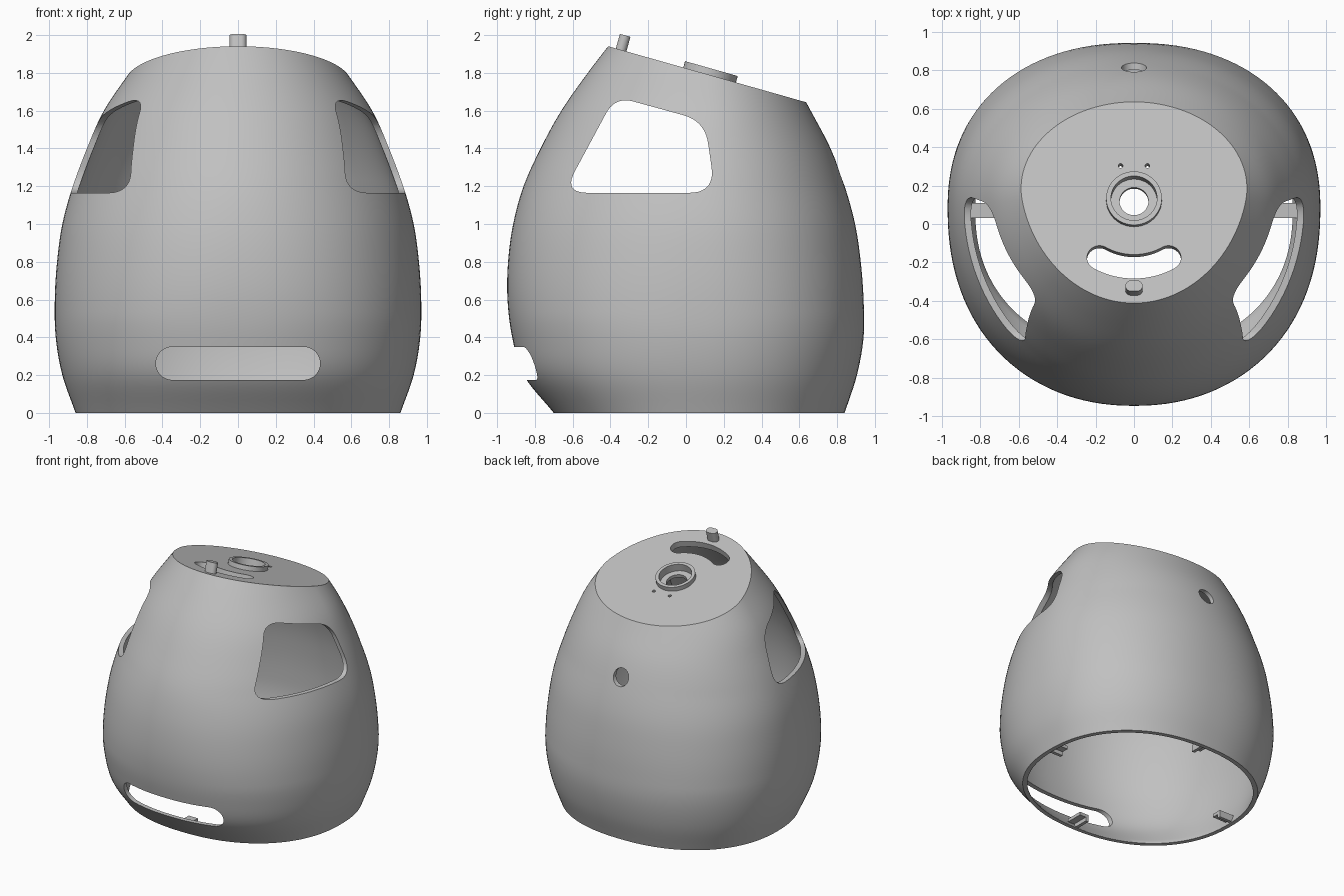
import bpy, bmesh, math
from mathutils import Matrix, Vector

old = bpy.data.objects.get("Cube")
if old:
    bpy.data.objects.remove(old, do_unlink=True)

grey = bpy.data.materials.new("plain grey")
grey.use_nodes = True
COLOUR = (0.53, 0.53, 0.53, 1)
grey.diffuse_color = COLOUR
grey.node_tree.nodes["Principled BSDF"].inputs["Base Color"].default_value = COLOUR

# Shell outline, sampled every STEP in height
STEP = 0.2
FRONT = [.70, .86, .92, .945, .942, .915, .86, .77, .66, .52, .365, .2]
BACK = [.84, .905, .94, .94, .925, .895, .84, .765, .66, .55, .43, .3]
HALF = [.86, .93, .965, .97, .958, .93, .875, .80, .71, .575, .43, .3]
WALL = 0.035

# Sloping top plate frame: u = x, v = backward along the plate, w = plate normal
TILT = math.atan(0.283)
PLATE = Matrix.Translation((0, .125, 1.789)) @ Matrix.Rotation(-TILT, 4, 'X')
SIDE = Matrix(((0, 0, 1, 0), (1, 0, 0, 0), (0, 1, 0, 0), (0, 0, 0, 1)))    # u=y v=z w=x
FACE = Matrix(((1, 0, 0, 0), (0, 0, 1, 0), (0, 1, 0, 0), (0, 0, 0, 1)))    # u=x v=z w=y


def sample(table, z):
    t = min(max(z / STEP, 0), len(table) - 1.001)
    i = int(t)
    f = t - i
    b, c = table[i], table[i + 1]
    a = table[i - 1] if i else 2 * b - c
    d = table[i + 2] if i + 2 < len(table) else 2 * c - b
    return b + f / 2 * (c - a + f * (2*a - 5*b + 4*c - d + f * (3*(b - c) + d - a)))


def finish(bm, name):
    bmesh.ops.recalc_face_normals(bm, faces=bm.faces[:])
    me = bpy.data.meshes.new(name)
    bm.to_mesh(me)
    bm.free()
    me.materials.append(grey)
    ob = bpy.data.objects.new(name, me)
    bpy.context.collection.objects.link(ob)
    return ob


def body(name, inset, bottom, drop):
    """Closed egg-shaped loft, cut off by the sloping plate plane."""
    bm = bmesh.new()
    rings, n, levels = [], 128, 64
    for k in range(levels + 1):
        z = bottom + (2.15 - bottom) * k / levels
        front, back, half = (sample(t, z) - inset for t in (FRONT, BACK, HALF))
        mid = 0.07 + 0.027 * max(z, 0)
        power = 2 / (2.0 + 0.22 * max(0, min(1, (1.2 - z) / 0.7)))
        ring = []
        for j in range(n):
            a = math.tau * j / n
            c, s = math.cos(a), math.sin(a)
            depth = back - mid if s > 0 else front + mid
            ring.append(bm.verts.new((
                math.copysign(abs(c) ** power, c) * half,
                mid + math.copysign(abs(s) ** power, s) * depth, z)))
        rings.append(ring)
    for lo, hi in zip(rings, rings[1:]):
        for j in range(n):
            bm.faces.new((lo[j], lo[(j+1) % n], hi[(j+1) % n], hi[j]))
    bm.faces.new(rings[0])
    cut = bmesh.ops.bisect_plane(
        bm, geom=bm.verts[:] + bm.edges[:] + bm.faces[:],
        plane_co=PLATE @ Vector((0, 0, -drop)),
        plane_no=PLATE.to_3x3() @ Vector((0, 0, 1)), clear_outer=True)
    rim = [e for e in cut["geom_cut"] if isinstance(e, bmesh.types.BMEdge)]
    bmesh.ops.edgeloop_fill(bm, edges=rim)
    return finish(bm, name)


def prism(name, points, frame, low, high):
    bm = bmesh.new()
    ends = [[bm.verts.new(frame @ Vector((u, v, w))) for u, v in points]
            for w in (low, high)]
    n = len(points)
    for end in ends:
        bm.faces.new(end)
    for j in range(n):
        k = (j + 1) % n
        bm.faces.new((ends[0][j], ends[0][k], ends[1][k], ends[1][j]))
    return finish(bm, name)


def arc(u, v, r, start, stop, n=16):
    angles = [math.radians(start + (stop - start) * i / n) for i in range(n + 1)]
    return [(u + r * math.cos(a), v + r * math.sin(a)) for a in angles]


def circle(u, v, r):
    return arc(u, v, r, 0, 360, 48)[:-1]


def stadium(u, v, half, r):
    return arc(u + half - r, v, r, -90, 90) + arc(u - half + r, v, r, 90, 270)


def rounded(corners, steps=10):
    """Polygon with each corner (u, v, trim) softened by a curve."""
    out = []
    for i, (u, v, trim) in enumerate(corners):
        p = Vector((u, v))
        ends = []
        for q in (corners[i - 1], corners[(i + 1) % len(corners)]):
            ends.append(p + (Vector(q[:2]) - p).normalized() * trim)
        for k in range(steps + 1):
            t = k / steps
            out.append(tuple(ends[0]*(1-t)**2 + p*2*t*(1-t) + ends[1]*t*t))
    return out


def carve(target, cutters):
    bpy.context.view_layer.objects.active = target
    for cutter in cutters:
        cutter.hide_render = True
        mod = target.modifiers.new("cut", 'BOOLEAN')
        mod.operation, mod.solver, mod.object = 'DIFFERENCE', 'EXACT', cutter
        bpy.ops.object.modifier_apply(modifier=mod.name)
        bpy.data.objects.remove(cutter, do_unlink=True)


# Hollow shell with its openings
shell = body("shell", 0, 0, 0)
window = rounded([(-.65, 1.165, .13), (-.375, 1.675, .1),
                  (.10, 1.545, .12), (.155, 1.165, .14)])
crescent = (arc(0, 0, .425, 240, 300, 32) + arc(.18, -.312, .065, -60, 120)[1:-1]
            + arc(0, 0, .295, 300, 240, 32) + arc(-.18, -.312, .065, 60, 240)[1:-1])
carve(shell, [
    body("cavity", WALL, -0.1, 0.05),
    prism("window_cutter", window, SIDE, -1.2, 1.2),
    prism("slot_cutter", stadium(0, .262, .435, .0875), FACE, -1.2, -.4),
    prism("back_hole_cutter", circle(0, 1.27, .065), FACE, .5, 1.2),
    prism("crescent_cutter", crescent, PLATE, -.15, .1),
    prism("counterbore_cutter", circle(0, 0, .12), PLATE, -.025, .1),
    prism("hub_hole_cutter", circle(0, 0, .075), PLATE, -.15, .1),
    prism("left_screw_cutter", circle(.07, .185, .012), PLATE, -.15, .1),
    prism("right_screw_cutter", circle(-.07, .185, .012), PLATE, -.15, .1),
])

# Raised collar and locating pin on the plate
collar = prism("hub_collar", circle(0, 0, .145), PLATE, -.01, .035)
carve(collar, [prism("collar_bore", circle(0, 0, .12), PLATE, -.1, .1)])
pin = prism("locating_pin", stadium(0, -.487, .045, .029), PLATE, -.02, .08)
parts = [shell, collar, pin]

# Four clips inside the bottom rim: a tab with an upright rib
for name, x, y, turn in (("left", .78, .07, 0), ("back", 0, .76, 90),
                         ("right", -.78, .07, 180), ("front", 0, -.62, 270)):
    frame = Matrix.Translation((x, y, 0)) @ Matrix.Rotation(math.radians(turn), 4, 'Z')
    tab = [(-.06, -.04), (.075, -.04), (.075, .04), (-.06, .04)]
    rib = [(-.06, -.04), (.07, -.04), (.07, -.015), (-.06, -.015)]
    parts.append(prism(name + "_clip_tab", tab, frame, .04, .065))
    parts.append(prism(name + "_clip_rib", rib, frame, .01, .045))

# Smooth curved surfaces, crisp edges
bpy.ops.object.select_all(action='DESELECT')
for ob in parts:
    ob.select_set(True)
bpy.context.view_layer.objects.active = shell
bpy.ops.object.shade_smooth_by_angle(angle=math.radians(30))
